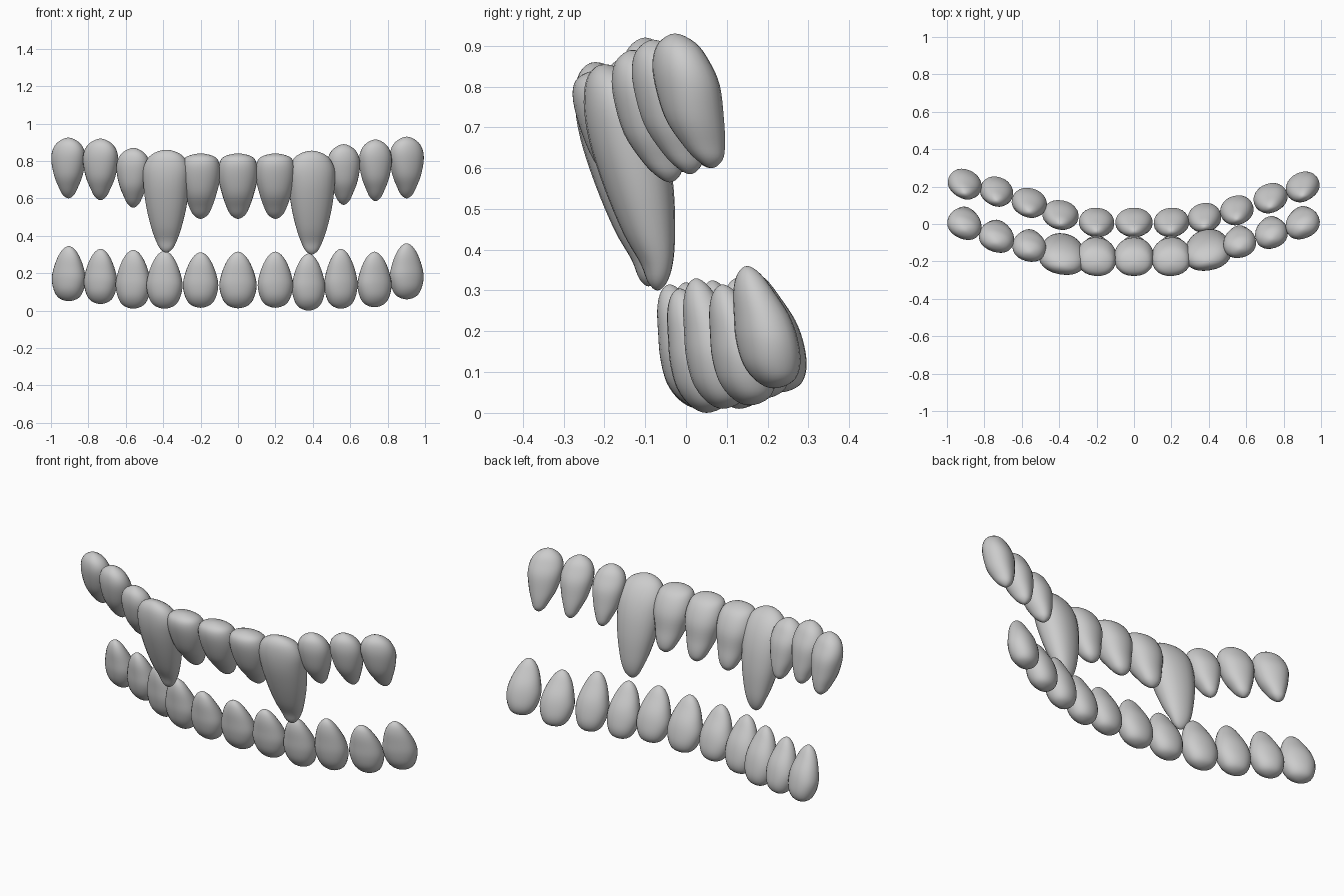
import bpy, bmesh, math

if "Cube" in bpy.data.objects:
    bpy.data.objects.remove(bpy.data.objects["Cube"])

# Rings from bottom to top: height, width, depth (fractions), backward shift
UPPER = [(0, 0, 0, .06), (.06, .32, .42, .055), (.18, .54, .70, .04), (.37, .82, .93, .018),
         (.62, 1, 1, 0), (.80, .93, .85, -.016), (.93, .60, .56, -.025), (1, 0, 0, -.03)]
INCISOR = [(0, 0, 0, .08), (.06, .36, .36, .075), (.18, .58, .6, .06), (.37, .80, .85, .03),
           (.62, 1, 1, .008), (.83, .97, .92, -.015), (.95, .72, .62, -.028), (1, 0, 0, -.035)]
FANG = [(0, 0, 0, -.07), (.035, .26, .24, -.07), (.12, .46, .42, -.072), (.25, .66, .67, -.09),
        (.45, .87, .90, -.115), (.66, .99, 1, -.143), (.83, .98, .88, -.167), (.95, .66, .55, -.187), (1, 0, 0, -.2)]
LOWER = [(0, 0, 0, .015), (.06, .58, .60, .018), (.2, .87, .94, .01), (.4, 1, 1, -.002),
         (.6, .89, .89, -.015), (.8, .65, .64, -.035), (.94, .35, .36, -.046), (1, 0, 0, -.05)]


def spline(rows, steps=4):
    """Smooth rounded profile through the control rings."""
    flip = lambda r: (r[0], -r[1], -r[2], r[3])
    p = [flip(rows[1])] + rows + [flip(rows[-2])]
    out = []
    for i in range(1, len(p) - 2):
        for s in range(steps):
            u = s / steps
            out.append([0.5 * (2 * b + (c - a) * u + (2 * a - 5 * b + 4 * c - d) * u * u
                               + (3 * b - a - 3 * c + d) * u ** 3)
                        for a, b, c, d in zip(*p[i - 1:i + 3])])
    out.append(list(rows[-1]))
    return out


def spow(v, e):
    return math.copysign(abs(v) ** e, v)


def tooth(name, profile, x, y, z0, z1, width, depth, segs=24):
    bm = bmesh.new()
    yaw = math.radians(25 * x)
    rings = spline(profile)
    loops = []
    for t, w, d, c in rings[1:-1]:
        loop = []
        for k in range(segs):
            a = 2 * math.pi * k / segs
            lx = spow(math.cos(a), .92) * w * width / 2
            ly = spow(math.sin(a), .92) * d * depth / 2
            loop.append(bm.verts.new((x + lx * math.cos(yaw) - ly * math.sin(yaw),
                                      y + c + lx * math.sin(yaw) + ly * math.cos(yaw),
                                      z0 + t * (z1 - z0))))
        loops.append(loop)
    bottom = bm.verts.new((x, y + rings[0][3], z0))
    top = bm.verts.new((x, y + rings[-1][3], z1))
    for k in range(segs):
        n = (k + 1) % segs
        for lo, hi in zip(loops, loops[1:]):
            bm.faces.new((lo[k], lo[n], hi[n], hi[k]))
        bm.faces.new((bottom, loops[0][n], loops[0][k]))
        bm.faces.new((top, loops[-1][k], loops[-1][n]))
    for f in bm.faces:
        f.smooth = True
    mesh = bpy.data.meshes.new(name)
    bm.to_mesh(mesh)
    bm.free()
    bpy.context.collection.objects.link(bpy.data.objects.new(name, mesh))


# Upper row: side teeth, fangs and incisors
for x, y, z0, z1, w in [(-.907, .0, .60, .925, .185), (-.735, -.07, .59, .92, .19), (-.56, -.12, .55, .87, .18),
                        (.565, -.1, .565, .89, .175), (.735, -.05, .585, .915, .175), (.902, .003, .60, .93, .185)]:
    tooth("upper_side_tooth", UPPER, x, y, z0, z1, w, .15)
for x, y, z0, z1 in [(-.383, -.022, .31, .86), (.394, 0, .30, .855)]:
    tooth("upper_fang", FANG, x, y, z0, z1, .25, .185)
for x in (-.2, 0, .2):
    tooth("upper_incisor", INCISOR, x, -.178, .49, .84, .21, .185)

# Lower row
for x, y, z0, z1, w in [(-.905, .215, .05, .345, .185), (-.735, .175, .035, .33, .18), (-.56, .115, .01, .325, .19),
                        (-.393, .05, .01, .32, .195), (-.2, .01, .015, .312, .19), (0, .01, .012, .315, .2),
                        (.2, .01, .015, .315, .19), (.377, .035, .0, .305, .18), (.55, .075, .01, .33, .18),
                        (.73, .14, .018, .315, .185), (.902, .2, .06, .36, .185)]:
    tooth("lower_tooth", LOWER, x, y, z0, z1, w, .142)
